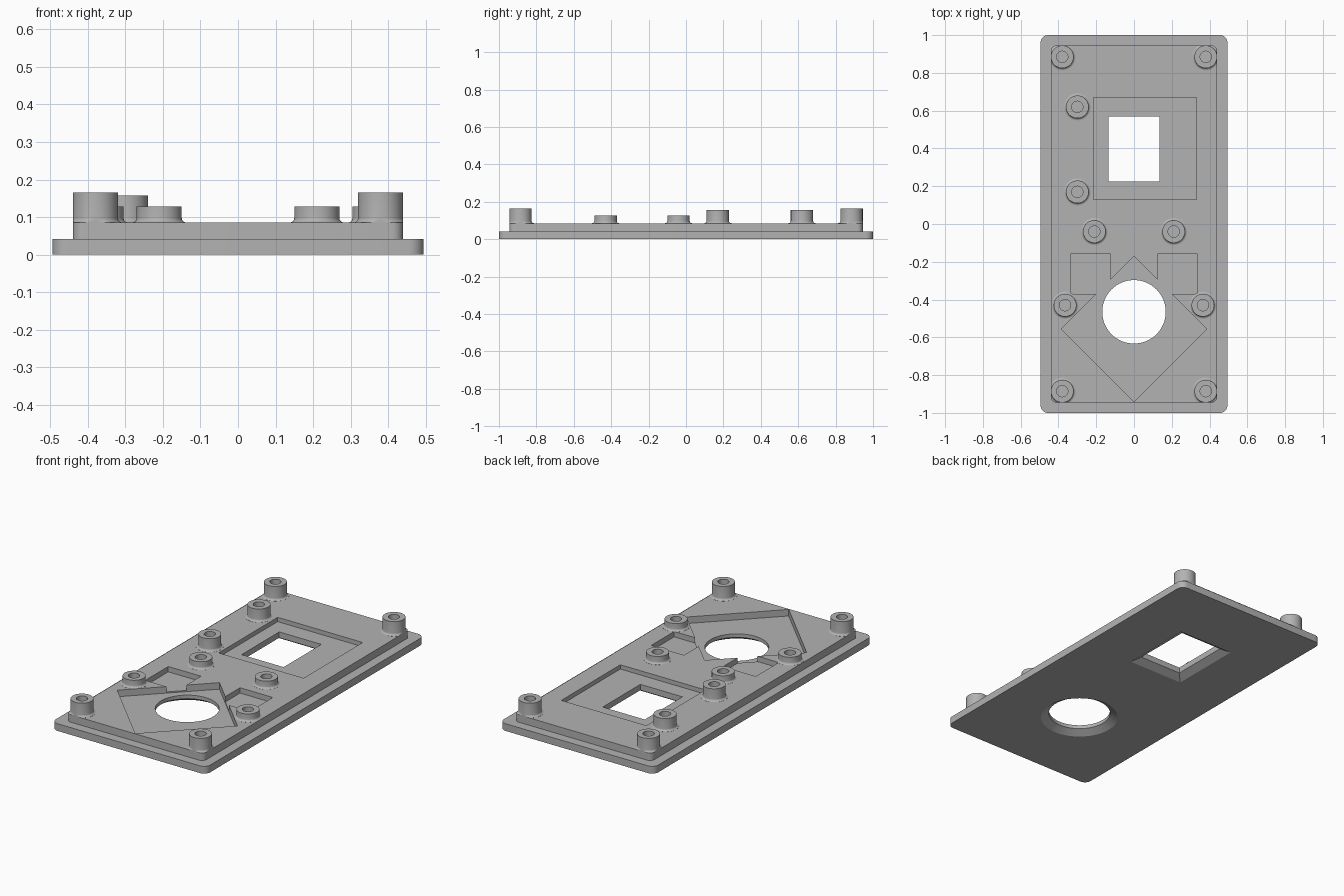
import bpy
import bmesh
from math import cos, sin, pi, radians

cube = bpy.data.objects.get("Cube")
if cube:
    bpy.data.objects.remove(cube, do_unlink=True)

grey = bpy.data.materials.new("matte grey")
grey.use_nodes = True
GREY = (0.45, 0.45, 0.45, 1)
grey.diffuse_color = GREY
grey.node_tree.nodes["Principled BSDF"].inputs["Base Color"].default_value = GREY


def loft(name, rings):
    """Closed solid through a stack of (outline, height) rings."""
    bm = bmesh.new()
    loops = [[bm.verts.new((x, y, z)) for x, y in pts] for pts, z in rings]
    for low, high in zip(loops, loops[1:]):
        n = len(low)
        for i in range(n):
            j = (i + 1) % n
            bm.faces.new((low[i], low[j], high[j], high[i]))
    bm.faces.new(loops[0][::-1])
    bm.faces.new(loops[-1])
    bmesh.ops.recalc_face_normals(bm, faces=bm.faces)
    mesh = bpy.data.meshes.new(name)
    bm.to_mesh(mesh)
    bm.free()
    mesh.materials.append(grey)
    obj = bpy.data.objects.new(name, mesh)
    bpy.context.collection.objects.link(obj)
    return obj


def circle(cx, cy, r, n=48, turn=0):
    return [(cx + r * cos(2 * pi * i / n + turn), cy + r * sin(2 * pi * i / n + turn))
            for i in range(n)]


def rect(x0, x1, y0, y1, grow=0):
    return [(x0 - grow, y0 - grow), (x1 + grow, y0 - grow),
            (x1 + grow, y1 + grow), (x0 - grow, y1 + grow)]


def rounded_rect(hx, hy, r, steps=8):
    pts = []
    for k, (sx, sy) in enumerate([(1, 1), (-1, 1), (-1, -1), (1, -1)]):
        for i in range(steps + 1):
            a = (k + i / steps) * pi / 2
            pts.append((sx * (hx - r) + r * cos(a), sy * (hy - r) + r * sin(a)))
    return pts


def smooth(obj):
    bpy.ops.object.select_all(action="DESELECT")
    obj.select_set(True)
    bpy.context.view_layer.objects.active = obj
    bpy.ops.object.shade_smooth_by_angle(angle=radians(30))


# Stepped plate
TOP, STEP, ABOVE, BELOW = 0.085, 0.042, 0.2, -0.02
HX, HY = 0.44, 0.945
slab = rounded_rect(0.495, 1, 0.04)
raised = rounded_rect(HX, HY, 0.03)
plate = loft("stepped_plate", [(slab, 0), (slab, STEP)])
tools = [(loft("raised_step", [(raised, STEP / 2), (raised, TOP)]), "UNION")]


def cut(name, rings):
    tools.append((loft(name, rings), "DIFFERENCE"))


def pocket(name, outline, floor):
    cut(name, [(outline, floor), (outline, ABOVE)])


# Recesses in the top
pocket("window_recess", rect(-0.215, 0.33, 0.13, 0.67), 0.06)
pocket("left_recess", rect(0.125, 0.335, -0.37, -0.16), 0.054)
pocket("right_recess", rect(-0.335, -0.125, -0.37, -0.16), 0.054)
pocket("diamond_recess", circle(0, -0.555, 0.385, 4), 0.047)

# Through openings, flared towards the underside
FLARE, FLARE_TOP = 0.042, 0.026
window = (-0.135, 0.135, 0.225, 0.57)
cut("window_opening", [(rect(*window, FLARE), BELOW), (rect(*window, FLARE), 0),
                       (rect(*window), FLARE_TOP), (rect(*window), ABOVE)])
wide, narrow = circle(0, -0.465, 0.168 + FLARE, 64), circle(0, -0.465, 0.168, 64)
cut("round_opening", [(wide, BELOW), (wide, 0), (narrow, FLARE_TOP), (narrow, ABOVE)])

for tool, operation in tools:
    tool.hide_render = True
    mod = plate.modifiers.new(tool.name, "BOOLEAN")
    mod.operation = operation
    mod.solver = "EXACT"
    mod.object = tool
graph = bpy.context.evaluated_depsgraph_get()
plate.data = bpy.data.meshes.new_from_object(plate.evaluated_get(graph))
plate.modifiers.clear()
for tool, operation in tools:
    bpy.data.objects.remove(tool, do_unlink=True)
smooth(plate)


# Screw posts with a small fillet at the foot and a blind hole
def post(name, x, y, top, r=0.06, hole=0.03, fillet=0.012):
    rings = [(circle(x, y, r + fillet), TOP - 0.005)]
    for i in range(6):
        a = i / 5 * pi / 2
        rings.append((circle(x, y, r + fillet * (1 - sin(a))),
                      TOP + 0.0005 + fillet * (1 - cos(a))))
    rings += [(circle(x, y, r), top), (circle(x, y, hole), top),
              (circle(x, y, hole), TOP + 0.002)]
    # keep the fillet within the raised step
    rings = [([(max(-HX, min(HX, px)), max(-HY, min(HY, py))) for px, py in pts], z)
             for pts, z in rings]
    smooth(loft(name, rings))


for side, s in (("left", 1), ("right", -1)):
    post(f"{side}_back_corner_post", s * 0.38, 0.885, 0.165)
    post(f"{side}_front_corner_post", s * 0.38, -0.885, 0.165)
    post(f"{side}_middle_post", s * 0.21, -0.04, 0.128)
    post(f"{side}_diamond_post", s * 0.365, -0.43, 0.128)
for place, y in (("back", 0.62), ("front", 0.17)):
    post(f"{place}_window_post", -0.3, y, 0.157)
